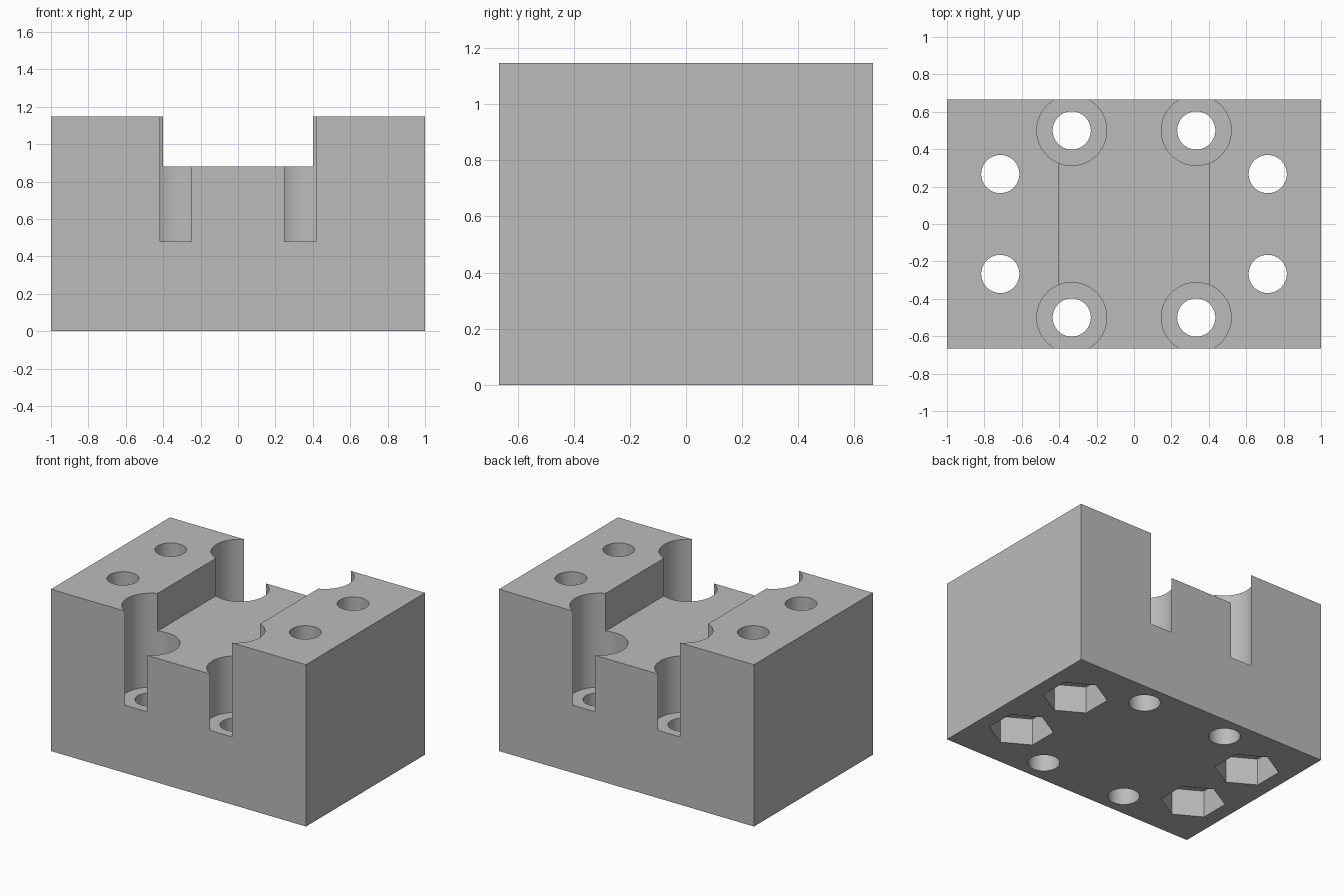
import bpy
import math

if "Cube" in bpy.data.objects:
    bpy.data.objects.remove(bpy.data.objects["Cube"], do_unlink=True)

HEIGHT = 1.147
FLOOR = 0.88
SEAT = 0.48
NUT_DEPTH = 0.19
OVER = 0.1

grey = bpy.data.materials.new("plain grey")
grey.use_nodes = True
colour = (0.5, 0.5, 0.5, 1)
grey.diffuse_color = colour
grey.node_tree.nodes["Principled BSDF"].inputs["Base Color"].default_value = colour


def box(name, size, centre):
    bpy.ops.mesh.primitive_cube_add(size=1, location=centre)
    obj = bpy.context.object
    obj.name = name
    obj.scale = size
    bpy.ops.object.transform_apply(location=True, rotation=True, scale=True)
    return obj


def prism(name, x, y, bottom, top, radius, sides=64, turn=0):
    bpy.ops.mesh.primitive_cylinder_add(
        vertices=sides, radius=radius, depth=top - bottom,
        location=(x, y, (bottom + top) / 2), rotation=(0, 0, turn))
    obj = bpy.context.object
    obj.name = name
    bpy.ops.object.transform_apply(location=True, rotation=True, scale=True)
    return obj


def cut(target, cutter):
    cutter.hide_render = True
    bpy.context.view_layer.objects.active = target
    mod = target.modifiers.new("cut", 'BOOLEAN')
    mod.operation = 'DIFFERENCE'
    mod.solver = 'EXACT'
    mod.object = cutter
    bpy.ops.object.modifier_apply(modifier=mod.name)
    bpy.data.objects.remove(cutter, do_unlink=True)


# Solid block with an open channel along its depth
block = box("clamp_block", (2, 1.333, HEIGHT), (0, 0, HEIGHT / 2))
block.data.materials.append(grey)
cut(block, box("channel", (0.804, 2, 1), (0, 0, FLOOR + 0.5)))

for sx in (-1, 1):
    for sy in (-1, 1):
        # Counterbored screw holes that break through the front and back
        x, y = sx * 0.333, sy * 0.5
        cut(block, prism("counterbore", x, y, SEAT, HEIGHT + OVER, 0.187))
        cut(block, prism("screw_hole", x, y, -OVER, SEAT + OVER, 0.102))
        # Outer bolt holes with hexagonal nut pockets underneath
        x, y = sx * 0.715, sy * 0.267
        cut(block, prism("bolt_hole", x, y, -OVER, HEIGHT + OVER, 0.102))
        cut(block, prism("nut_pocket", x, y, -OVER, NUT_DEPTH, 0.207, 6))

# Smooth bores, crisp edges
bpy.ops.object.select_all(action='DESELECT')
block.select_set(True)
bpy.context.view_layer.objects.active = block
bpy.ops.object.shade_smooth_by_angle(angle=math.radians(30))
